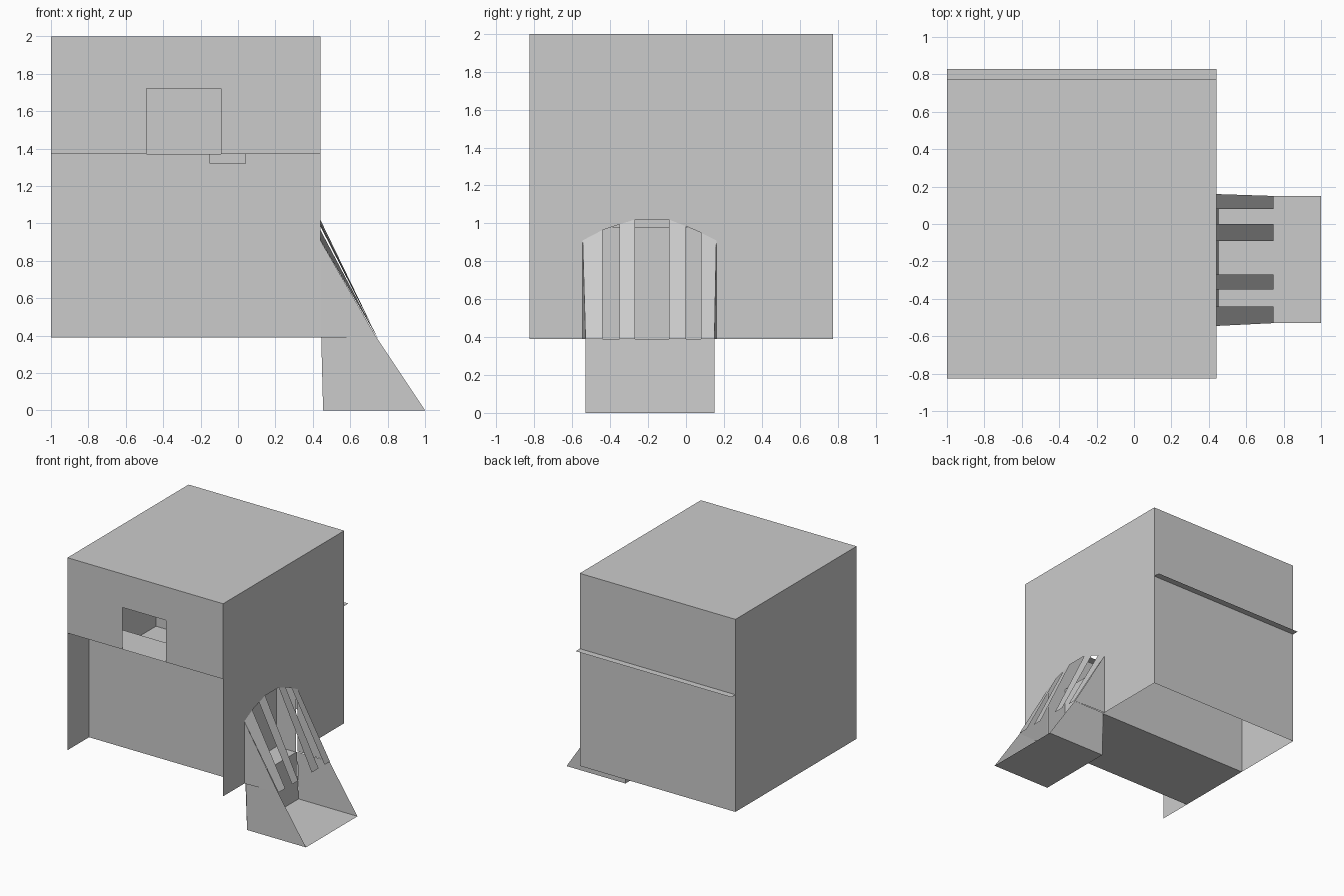
import bpy

if "Cube" in bpy.data.objects:
    bpy.data.objects.remove(bpy.data.objects["Cube"])


def sheet(name, *polys):
    """Make one object from flat polygons, each a list of points."""
    verts, faces = [], []
    for poly in polys:
        faces.append(list(range(len(verts), len(verts) + len(poly))))
        verts += poly
    mesh = bpy.data.meshes.new(name)
    mesh.from_pydata(verts, [], faces)
    mesh.update()
    obj = bpy.data.objects.new(name, mesh)
    bpy.context.collection.objects.link(obj)
    return obj


def at_x(x, pts):
    return [(x, y, z) for y, z in pts]


def at_y(y, pts):
    return [(x, y, z) for x, z in pts]


def at_z(z, x0, x1, y0, y1):
    return [(x0, y0, z), (x1, y0, z), (x1, y1, z), (x0, y1, z)]


L, R = -1.0, 0.44            # cabinet sides
F, B = -0.825, 0.775         # cabinet front and back
BASE, SHELF, TOP = 0.39, 1.37, 2.0

# Arched opening outline in the right wall (y, z)
arch = [(-0.545, 0.91), (-0.44, 0.965), (-0.35, 0.995), (-0.27, 1.02),
        (-0.09, 1.02), (0.0, 0.985), (0.08, 0.95), (0.16, 0.91)]

# Cabinet shell
sheet("cabinet_roof", at_z(TOP, L, R, F, B))
sheet("cabinet_back", at_y(B, [(L, BASE), (R, BASE), (R, TOP), (L, TOP)]))
sheet("cabinet_left_wall", at_x(L, [(F, BASE), (B, BASE), (B, TOP), (F, TOP)]))
sheet("cabinet_right_wall", at_x(R, [(F, BASE), (-0.545, BASE)] + arch +
      [(0.16, BASE), (B, BASE), (B, TOP), (F, TOP)]))

# Upper front panel with window
sheet("front_panel", at_y(F, [(L, SHELF), (-0.49, SHELF), (-0.49, 1.72), (-0.09, 1.72),
                              (-0.09, SHELF), (R, SHELF), (R, TOP), (L, TOP)]))

# Stepped inner trough, extruded along x; the shelf pokes out at the back
profile = [(-0.54, BASE), (0.14, BASE), (0.14, 0.98), (0.345, 0.98),
           (0.345, SHELF), (0.83, SHELF)]
sheet("inner_trough", *[[(L, *a), (R, *a), (R, *b), (L, *b)]
                        for a, b in zip(profile, profile[1:])])
sheet("front_shelf", at_z(SHELF, L, R, F, -0.54))
sheet("recessed_front", at_y(-0.54, [(L, BASE), (R, BASE), (R, SHELF), (0.04, SHELF),
                                     (0.04, 1.32), (-0.15, 1.32), (-0.15, SHELF), (L, SHELF)]))
sheet("trough_end", at_x(0.26, [(-0.54, BASE), (0.14, BASE), (0.14, 0.98), (-0.54, 0.98)]))

# Chute tray, open on its sloping front
Y0, Y1 = -0.53, 0.15
sheet("chute_floor", at_z(0, 0.455, 1.0, Y0, Y1))
sheet("chute_back", [(0.455, Y0, 0), (0.455, Y1, 0), (R, Y1, BASE), (R, Y0, BASE)])
for side, y, flare in (("front", Y0, -0.545), ("rear", Y1, 0.16)):
    sheet("chute_side_" + side,
          at_y(y, [(0.455, 0), (1.0, 0), (0.74, BASE), (0.445, BASE)]),
          [(R, flare, BASE), (0.74, y, BASE), (R, flare, 0.91)])

# Slanted guard bars fanning up to the arch
for i in (0, 2, 4, 6):
    (ya, za), (yb, zb) = arch[i], arch[i + 1]
    sheet("guard_bar", [(R, ya, za), (R, yb, zb),
                        (0.745, min(yb, Y1), BASE), (0.745, max(ya, Y0), BASE)])
